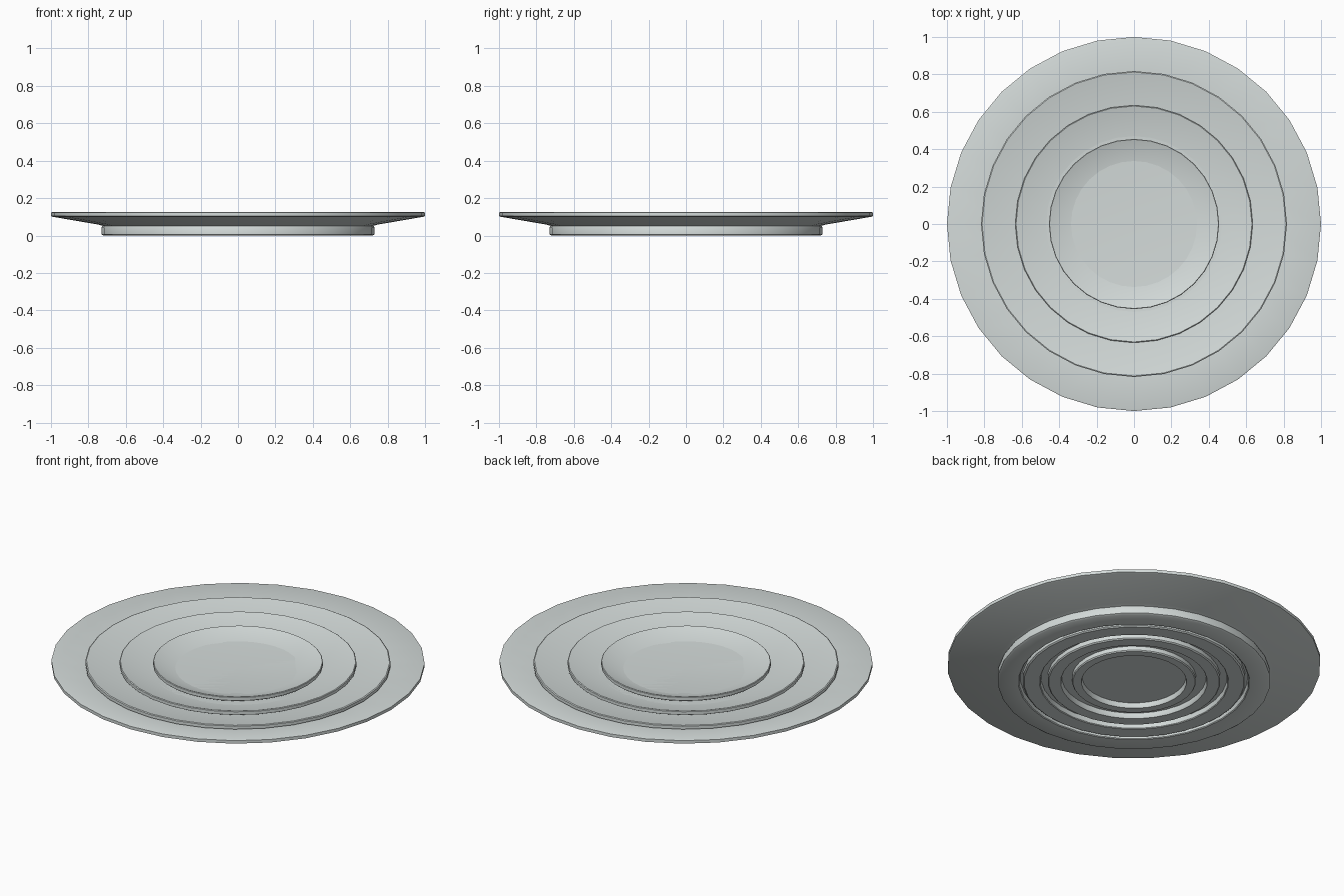
import bpy, bmesh, math

if "Cube" in bpy.data.objects:
    bpy.data.objects.remove(bpy.data.objects["Cube"])

# One pale glaze for every plate
glaze = bpy.data.materials.new("pale_grey_glaze")
glaze.diffuse_color = (0.66, 0.71, 0.70, 1)
glaze.use_nodes = True
glaze.node_tree.nodes["Principled BSDF"].inputs["Base Color"].default_value = glaze.diffuse_color

SIDES = 32
# Plate cross-section (radius, height) from underside centre to inside centre
PROFILE = [
    (0.61, 0.03), (0.615, 0.004), (0.62, 0.0),      # recess and foot inner wall
    (0.72, 0.0), (0.73, 0.006), (0.73, 0.042),      # foot ring
    (0.725, 0.052), (0.745, 0.058),                 # neck under the flare
    (0.99, 0.1), (1.0, 0.104), (1.0, 0.122), (0.993, 0.125),  # rim
    (0.74, 0.086),                                  # inside slope to the well
]


def make_plate(name, radius):
    bm = bmesh.new()
    rings = []
    for r, z in PROFILE:
        rings.append([bm.verts.new((r * radius * math.cos(2 * math.pi * i / SIDES),
                                    r * radius * math.sin(2 * math.pi * i / SIDES), z))
                      for i in range(SIDES)])
    for a, b in zip(rings, rings[1:]):
        for i in range(SIDES):
            j = (i + 1) % SIDES
            bm.faces.new((a[i], a[j], b[j], b[i]))
    bm.faces.new(rings[0][::-1])   # underside
    bm.faces.new(rings[-1])        # well
    bmesh.ops.recalc_face_normals(bm, faces=bm.faces)
    mesh = bpy.data.meshes.new(name)
    bm.to_mesh(mesh)
    bm.free()
    mesh.materials.append(glaze)
    plate = bpy.data.objects.new(name, mesh)
    bpy.context.collection.objects.link(plate)
    bpy.ops.object.select_all(action='DESELECT')
    plate.select_set(True)
    bpy.context.view_layer.objects.active = plate
    bpy.ops.object.shade_smooth_by_angle(angle=math.radians(35))


# Four nested plates of the same height
for name, radius in [("dinner_plate", 1.0), ("lunch_plate", 0.818),
                     ("dessert_plate", 0.635), ("saucer", 0.455)]:
    make_plate(name, radius)
